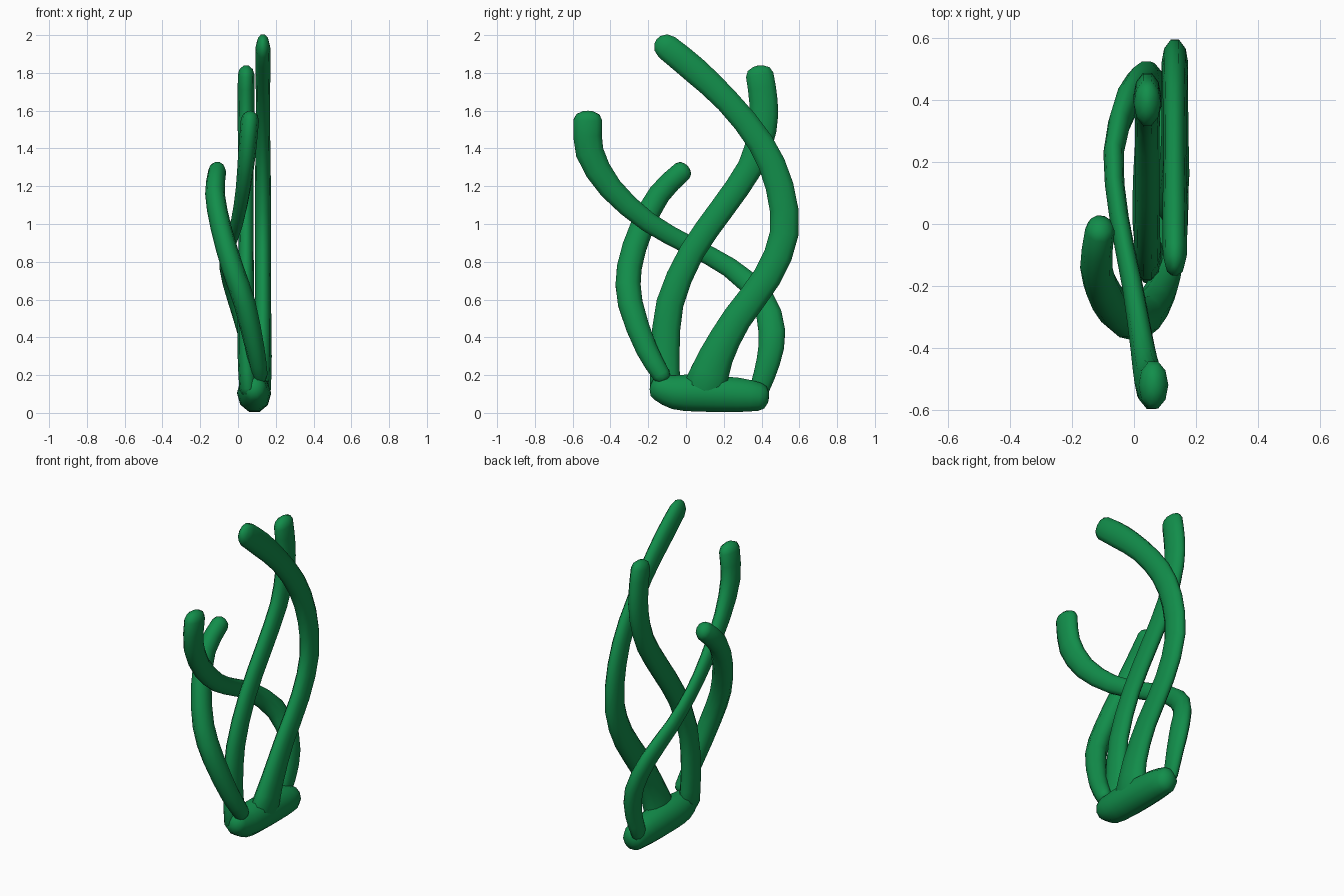
import bpy, bmesh
from math import sin, cos, pi, sqrt
from mathutils import Vector

green = bpy.data.materials.new("seaweed_green")
green.diffuse_color = (0.006, 0.27, 0.07, 1)


def spline(p, t):
    """Catmull-Rom through the control points."""
    i = min(int(t), len(p) - 2)
    u = t - i
    b, c = p[i], p[i + 1]
    a = p[i - 1] if i > 0 else 2 * b - c
    d = p[i + 2] if i + 2 < len(p) else 2 * c - b
    return 0.5 * (2 * b + (c - a) * u + (2 * a - 5 * b + 4 * c - d) * u * u
                  + (3 * b - a - 3 * c + d) * u ** 3)


def tube(name, pts, ratio, cap, sides=10, steps=2):
    """Flattened tube; each point is (x, y, z, radius seen from the side).
    ratio scales the thickness in x, cap is the length of the rounded ends."""
    p = [Vector(q) for q in pts]
    n = (len(p) - 1) * steps
    samples = [spline(p, k / steps) for k in range(n + 1)]
    pos = [s.to_3d() for s in samples]
    rad = [s[3] for s in samples]
    rings = []
    for k in range(n + 1):
        tan = (pos[min(k + 1, n)] - pos[max(k - 1, 0)]).normalized()
        rings.append((pos[k], tan, rad[k]))
    # rounded ends: rings shrinking towards the tip
    c0, t0, r0 = rings[0]
    c1, t1, r1 = rings[-1]
    head = [(c0 - t0 * cap * f, t0, r0 * sqrt(1 - f * f)) for f in (0.93, 0.6)]
    tail = [(c1 + t1 * cap * f, t1, r1 * sqrt(1 - f * f)) for f in (0.6, 0.93)]
    bm = bmesh.new()
    loops = []
    for c, t, r in head + rings + tail:
        side = (Vector((1, 0, 0)) - t * t.x).normalized()
        up = t.cross(side)
        loops.append([bm.verts.new(c + side * r * ratio * cos(2 * pi * j / sides)
                                   + up * r * sin(2 * pi * j / sides))
                      for j in range(sides)])
    for a, b in zip(loops, loops[1:]):
        for j in range(sides):
            m = (j + 1) % sides
            bm.faces.new((a[j], a[m], b[m], b[j]))
    for loop, c in ((loops[0], c0 - t0 * cap), (loops[-1], c1 + t1 * cap)):
        tip = bm.verts.new(c)
        for j in range(sides):
            bm.faces.new((loop[j], loop[(j + 1) % sides], tip))
    bmesh.ops.recalc_face_normals(bm, faces=bm.faces)
    for f in bm.faces:
        f.smooth = True
    me = bpy.data.meshes.new(name)
    bm.to_mesh(me)
    bm.free()
    me.materials.append(green)
    ob = bpy.data.objects.new(name, me)
    bpy.context.collection.objects.link(ob)
    return ob


# Root lump the fronds grow from
tube("root", [
    (0.085, -0.14, 0.135, 0.075), (0.085, -0.06, 0.11, 0.095), (0.085, 0.06, 0.105, 0.103),
    (0.088, 0.28, 0.095, 0.095), (0.088, 0.39, 0.085, 0.078)], 0.88, 0.05)

# Tallest frond, curving right then back over to the left
tube("tall_frond", [
    (0.11, 0.10, 0.13, 0.12), (0.127, 0.16, 0.30, 0.096), (0.132, 0.27, 0.50, 0.082),
    (0.132, 0.43, 0.72, 0.079), (0.132, 0.52, 0.95, 0.08), (0.132, 0.495, 1.20, 0.078),
    (0.132, 0.395, 1.43, 0.072), (0.132, 0.22, 1.65, 0.068), (0.132, 0.04, 1.82, 0.075),
    (0.132, -0.10, 1.935, 0.072)], 0.54, 0.07)

# Second frond, leaning right
tube("leaning_frond", [
    (0.055, -0.11, 0.13, 0.085), (0.043, -0.11, 0.32, 0.08), (0.043, -0.085, 0.58, 0.076),
    (0.043, 0.03, 0.85, 0.07), (0.043, 0.19, 1.08, 0.069), (0.043, 0.34, 1.30, 0.071),
    (0.043, 0.405, 1.50, 0.078), (0.043, 0.41, 1.65, 0.079), (0.043, 0.39, 1.79, 0.077)],
    0.57, 0.05)

# Frond that sweeps behind the others from right to left
tube("sweeping_frond", [
    (0.055, 0.39, 0.13, 0.055), (0.06, 0.435, 0.27, 0.066), (0.04, 0.455, 0.43, 0.074),
    (-0.02, 0.40, 0.61, 0.066), (-0.066, 0.23, 0.77, 0.055), (-0.048, 0.02, 0.885, 0.052),
    (-0.005, -0.20, 1.01, 0.056), (0.028, -0.40, 1.19, 0.066), (0.048, -0.51, 1.38, 0.078),
    (0.063, -0.52, 1.55, 0.08)], 0.6, 0.05)

# Shortest frond, bowing to the left
tube("short_frond", [
    (0.115, -0.13, 0.20, 0.05), (0.09, -0.21, 0.34, 0.06), (0.035, -0.295, 0.58, 0.069),
    (-0.03, -0.30, 0.77, 0.069), (-0.09, -0.235, 0.98, 0.066), (-0.122, -0.14, 1.16, 0.062),
    (-0.11, -0.02, 1.28, 0.057)], 0.84, 0.04)
